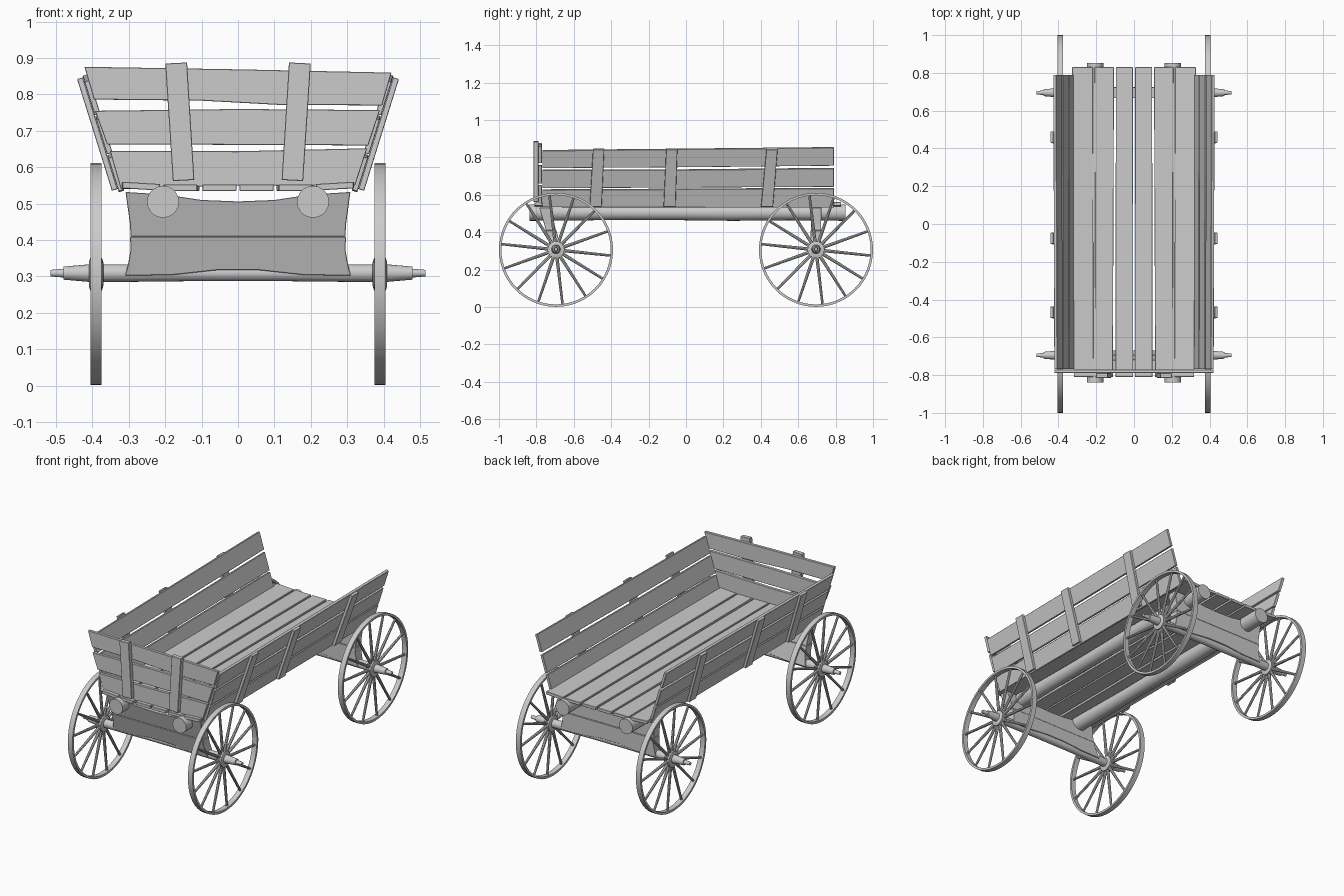
import bpy, bmesh, math
from mathutils import Vector, Matrix

if "Cube" in bpy.data.objects:
    bpy.data.objects.remove(bpy.data.objects["Cube"])


def finish(bm, name, smooth=False, bevel=0.0):
    bmesh.ops.recalc_face_normals(bm, faces=bm.faces)
    me = bpy.data.meshes.new(name)
    bm.to_mesh(me)
    bm.free()
    ob = bpy.data.objects.new(name, me)
    bpy.context.collection.objects.link(ob)
    if smooth:
        bpy.context.view_layer.objects.active = ob
        ob.select_set(True)
        bpy.ops.object.shade_smooth_by_angle(angle=math.radians(40))
        ob.select_set(False)
    if bevel:
        m = ob.modifiers.new("worn_edges", 'BEVEL')
        m.width, m.segments = bevel, 1
    return ob


def prism(name, pts, w0, w1, place, bevel=0.0015):
    """Extrude outline pts (u, v) from depth w0 to w1; place maps (u, v, w) to xyz."""
    bm = bmesh.new()
    a = [bm.verts.new(place(u, v, w0)) for u, v in pts]
    b = [bm.verts.new(place(u, v, w1)) for u, v in pts]
    bm.faces.new(a)
    bm.faces.new(b[::-1])
    n = len(pts)
    for i in range(n):
        j = (i + 1) % n
        bm.faces.new((a[i], a[j], b[j], b[i]))
    return finish(bm, name, bevel=bevel)


def lathe(bm, profile, n, closed=False):
    """Revolve (x, radius) profile round the x axis."""
    rings = [[bm.verts.new((x, r * math.cos(2 * math.pi * i / n), r * math.sin(2 * math.pi * i / n)))
              for i in range(n)] for x, r in profile]
    pairs = list(zip(rings, rings[1:]))
    if closed:
        pairs.append((rings[-1], rings[0]))
    else:
        bm.faces.new(rings[0])
        bm.faces.new(rings[-1])
    for p, q in pairs:
        for i in range(n):
            j = (i + 1) % n
            bm.faces.new((p[i], p[j], q[j], q[i]))


# Wheels: rim, hub disc and 14 tapered spokes
R, WX, WY, WZ = 0.305, 0.39, 0.695, 0.306


def wheel(name, x, y):
    bm = bmesh.new()
    lathe(bm, [(-0.015, R), (0.015, R), (0.015, R - 0.013), (-0.015, R - 0.013)], 56, True)
    lathe(bm, [(-0.02, 0.032), (-0.016, 0.045), (0.016, 0.045), (0.02, 0.032)], 24)
    for k in range(14):
        a = math.radians(-6 + k * 360 / 14)
        m = (Matrix.Rotation(a, 4, 'X') @ Matrix.Translation((0, 0.167, 0))
             @ Matrix.Rotation(-math.pi / 2, 4, 'X'))
        bmesh.ops.create_cone(bm, cap_ends=True, segments=8, radius1=0.009,
                              radius2=0.0065, depth=0.255, matrix=m)
    ob = finish(bm, name, smooth=True)
    ob.location = (x, y, WZ)


for yn, y in (("front", -WY), ("rear", WY)):
    for xn, x in (("left", -WX), ("right", WX)):
        wheel(f"{yn}_{xn}_wheel", x, y)
    # Axle with stepped ends
    bm = bmesh.new()
    half = [(0.515, 0.009), (0.48, 0.012), (0.479, 0.018), (0.41, 0.024), (0.3, 0.024), (0.12, 0.022)]
    lathe(bm, [(-x, r) for x, r in half] + half[::-1], 20)
    finish(bm, f"{yn}_axle", smooth=True).location = (0, y, WZ + 0.003)

    # Bolster over the axle, in two stacked beams; the front one leans forward
    lean = -0.27 if y < 0 else 0.0

    def place(u, v, w, y=y, lean=lean):
        return (u, y + w * (1 + (v - 0.31) * 0.8) + lean * (v - 0.31), v)

    low = [(0.31, 0.302), (0.302, 0.335), (0.295, 0.375), (0.297, 0.409)]
    arch = [(-0.18, 0.304), (-0.06, 0.317), (0.06, 0.317), (0.18, 0.304)]
    prism(f"{yn}_lower_bolster", arch + low + [(-u, v) for u, v in low[::-1]], -0.027, 0.027, place)
    up = [(0.295, 0.41), (0.297, 0.445), (0.306, 0.51), (0.309, 0.532)]
    dip = [(0.2, 0.525), (0.1, 0.51), (0, 0.506), (-0.1, 0.51), (-0.2, 0.525)]
    prism(f"{yn}_upper_bolster", up + dip + [(-u, v) for u, v in up[::-1]], -0.025, 0.025, place)

# Two long log beams under the floor
for side, s in (("left", -1), ("right", 1)):
    bm = bmesh.new()
    lathe(bm, [(-0.838, 0.044), (-0.6, 0.042), (-0.3, 0.039), (0, 0.041),
               (0.25, 0.044), (0.55, 0.041), (0.853, 0.044)], 20)
    ob = finish(bm, f"{side}_log_beam", smooth=True)
    ob.rotation_euler = (0, 0, math.pi / 2)
    ob.location = (s * 0.206, 0, 0.505)


# Floor planks: front x range, rear x range
def flat(u, v, w):
    return (u, v, w + max(0, abs(u) - 0.2) * 0.06)


planks = [(0.004, 0.098, 0.006, 0.096), (0.112, 0.204, 0.106, 0.208), (0.214, 0.318, 0.218, 0.328)]
for i, (a, b, c, d) in enumerate(planks):
    for side, s in (("left", -1), ("right", 1)):
        prism(f"floor_plank_{side}_{i}", [(s * a, -0.81), (s * b, -0.81), (s * d, 0.83), (s * c, 0.83)],
              0.535, 0.553, flat)

# Flared side walls: three planks and three battens each
T = math.radians(17.3)
side_planks = [[(-0.768, 0.538), (0.79, 0.536), (0.79, 0.638), (-0.768, 0.63)],
               [(-0.768, 0.64), (0.79, 0.647), (0.79, 0.745), (0, 0.737), (-0.768, 0.735)],
               [(-0.768, 0.747), (0, 0.752), (0.79, 0.76), (0.79, 0.856), (-0.768, 0.84)]]
for side, s in (("left", -1), ("right", 1)):
    def wall(u, v, w, s=s):
        return (s * (0.312 + (v - 0.535) * math.tan(T) + w * math.cos(T)), u, v - w * math.sin(T))
    for i, p in enumerate(side_planks):
        prism(f"{side}_side_plank_{i}", p, 0, 0.016, wall)
    for i, (bot, top) in enumerate(((-0.483, -0.467), (-0.088, -0.076), (0.433, 0.46))):
        prism(f"{side}_side_batten_{i}",
              [(bot - 0.032, 0.545), (bot + 0.032, 0.545), (top + 0.03, 0.852), (top - 0.03, 0.852)],
              0.0165, 0.033, wall)


# Front headboard: three planks and two leaning battens
def front(u, v, w):
    return (u, w, v)


boards = [[(-0.322, 0.54), (0, 0.55), (0.322, 0.55), (0.355, 0.652), (0, 0.644), (-0.352, 0.645)],
          [(-0.36, 0.663), (0.358, 0.66), (0.39, 0.757), (0, 0.76), (-0.393, 0.755)],
          [(-0.396, 0.786), (-0.1, 0.783), (0.12, 0.771), (0.396, 0.77), (0.422, 0.86), (0, 0.869), (-0.422, 0.876)]]
for i, p in enumerate(boards):
    prism(f"front_board_{i}", p, -0.789, -0.771, front)
for side, s in (("left", -1), ("right", 1)):
    prism(f"{side}_front_batten", [(s * 0.12, 0.565), (s * 0.179, 0.562), (s * 0.2, 0.885), (s * 0.14, 0.888)],
          -0.815, -0.7895, front)
